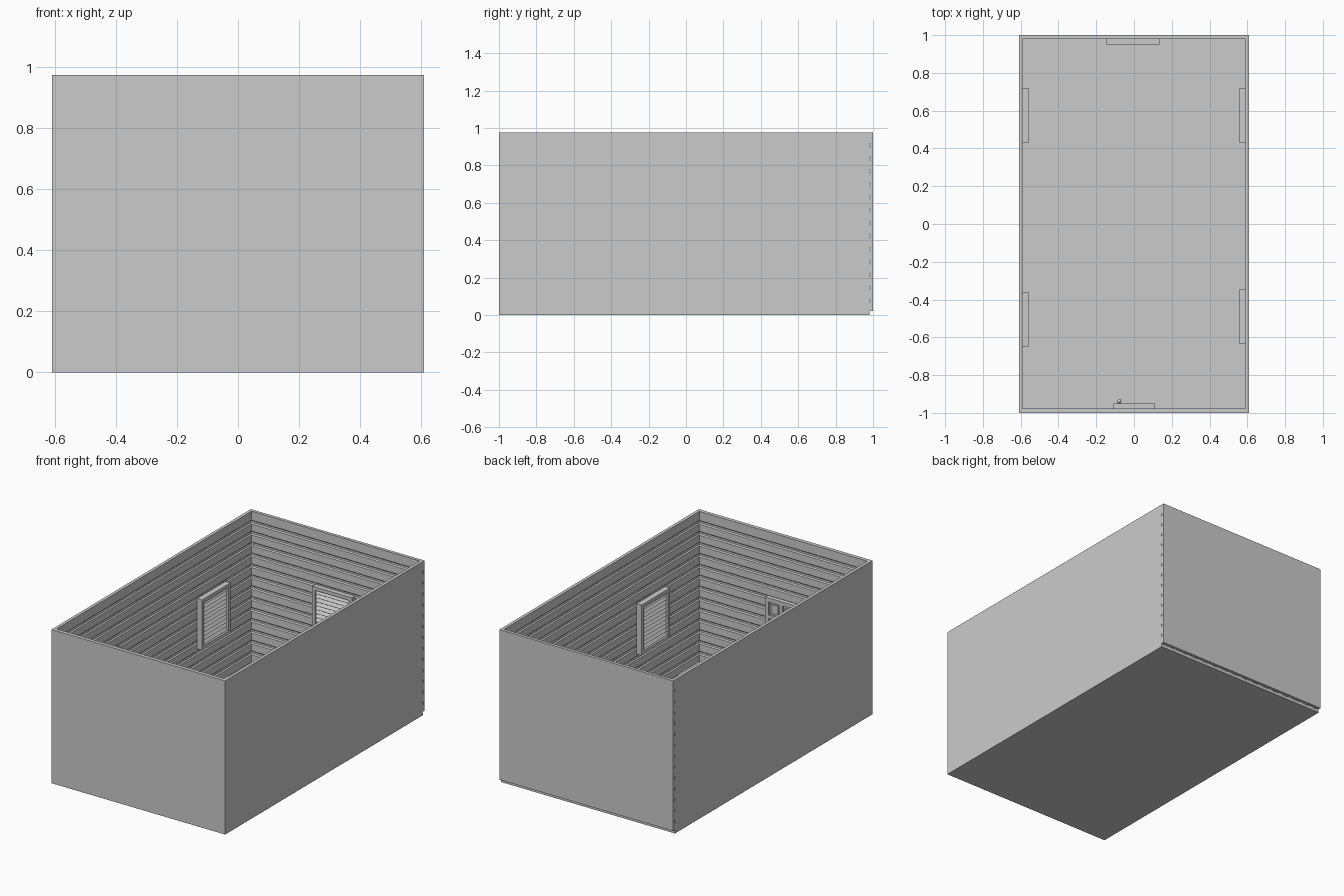
import bpy, bmesh, math
from mathutils import Matrix, Vector

if "Cube" in bpy.data.objects:
    bpy.data.objects.remove(bpy.data.objects["Cube"])

W, TOP = 0.61, 0.975          # half width and wall height


def finish(bm, name, matrix=Matrix()):
    bmesh.ops.transform(bm, matrix=matrix, verts=bm.verts)
    bmesh.ops.recalc_face_normals(bm, faces=bm.faces)
    mesh = bpy.data.meshes.new(name)
    bm.to_mesh(mesh)
    bm.free()
    obj = bpy.data.objects.new(name, mesh)
    bpy.context.collection.objects.link(obj)
    return obj


def box(bm, x0, x1, y0, y1, z0, z1, tilt=0.0):
    mid = Vector(((x0 + x1) / 2, (y0 + y1) / 2, (z0 + z1) / 2))
    m = (Matrix.Translation(mid) @ Matrix.Rotation(tilt, 4, 'X')
         @ Matrix.Diagonal((x1 - x0, y1 - y0, z1 - z0, 1)))
    bmesh.ops.create_cube(bm, size=1, matrix=m)


def place(x, y, degrees):
    return Matrix.Translation((x, y, 0)) @ Matrix.Rotation(math.radians(degrees), 4, 'Z')


# Plank-lined wall: outside on local y = 0, grooved planks face local +y
def wall(name, half, z0, thick, matrix):
    pts = [(0, z0), (thick, z0)]
    pitch = (TOP - 0.007) / 14
    for i in range(1, 14):
        z = 0.007 + i * pitch
        pts += [(thick, z - 0.012), (thick - 0.007, z - 0.006),
                (thick - 0.007, z + 0.006), (thick, z + 0.012)]
    pts += [(thick, TOP), (0, TOP)]
    bm = bmesh.new()
    face = bm.faces.new([bm.verts.new((-half, y, z)) for y, z in pts])
    ext = bmesh.ops.extrude_face_region(bm, geom=[face])
    new = [v for v in ext['geom'] if isinstance(v, bmesh.types.BMVert)]
    bmesh.ops.translate(bm, verts=new, vec=(2 * half, 0, 0))
    finish(bm, name, matrix)


wall("front_wall", W - 0.0, 0.0, 0.024, place(0, -1, 0))
wall("back_wall", W, 0.022, 0.02, place(0, 1, 180))
wall("left_wall", 0.99, 0.0, 0.02, place(-W, -0.01, -90))
wall("right_wall", 0.99, 0.0, 0.02, place(W, -0.01, 90))

# Floor slab with staggered raised blocks
bm = bmesh.new()
box(bm, -W, W, -1, 0.982, 0, 0.018)
cols, rows = 31, 8
cw, rl = 2 * W / cols, 1.982 / rows
for c in range(cols):
    for r in range(rows):
        if (c + r) % 2 == 0:
            x, y = -W + c * cw, -1 + r * rl
            box(bm, x, x + cw, y, y + rl, 0.017, 0.024)
finish(bm, "floor")


# Window with frame and slatted blind, back on local y = 0
def window(name, matrix, half=0.143, depth=0.036):
    z0, z1, b = 0.31, 0.63, 0.022
    bm = bmesh.new()
    box(bm, -half, half, 0, 0.012, z0, z1)
    for s in (-1, 1):
        a, c = sorted((s * half, s * (half - b)))
        box(bm, a, c, 0, depth, z0, z1)
    box(bm, -half, half, 0, depth, z0, z0 + b)
    box(bm, -half, half, 0, depth, z1 - b, z1)
    n = 11
    step = (z1 - z0 - 2 * b) / n
    for i in range(n):
        z = z0 + b + (i + 0.5) * step
        box(bm, -half + b, half - b, 0.017, 0.022, z - 0.012, z + 0.012, math.radians(35))
    finish(bm, name, matrix)


for label, s, y in (("left_rear", -1, 0.575), ("left_front", -1, -0.505),
                    ("right_rear", 1, 0.575), ("right_front", 1, -0.49)):
    window(label + "_window", place(s * 0.591, y, 90 * s))
window("back_window", place(-0.005, 0.981, 180), 0.14, 0.031)

# Six-panel door on the inside of the front wall
bm = bmesh.new()
d0, d1, d2 = -0.978, -0.962, -0.95
box(bm, -0.11, 0.11, d0, d1, 0.018, 0.57)
for x0, x1 in ((-0.11, -0.085), (-0.011, 0.011), (0.085, 0.11)):
    box(bm, x0, x1, d0, d2, 0.018, 0.57)
for z0, z1 in ((0.018, 0.06), (0.235, 0.27), (0.44, 0.462), (0.545, 0.57)):
    box(bm, -0.11, 0.11, d0, d2, z0, z1)
for z0, z1 in ((0.06, 0.235), (0.27, 0.44), (0.462, 0.545)):
    for s in (-1, 1):
        a, c = sorted((s * 0.024, s * 0.072))
        box(bm, a, c, d0, d1 + 0.007, z0 + 0.013, z1 - 0.013)
finish(bm, "door")

# Door knob
bm = bmesh.new()
bmesh.ops.create_uvsphere(bm, u_segments=16, v_segments=10, radius=0.011,
                          matrix=Matrix.Translation((-0.078, -0.938, 0.265)))
bmesh.ops.create_cone(bm, cap_ends=True, segments=16, radius1=0.006, radius2=0.006, depth=0.018,
                      matrix=Matrix.Translation((-0.078, -0.946, 0.265)) @ Matrix.Rotation(math.pi / 2, 4, 'X'))
knob = finish(bm, "door_knob")
bpy.context.view_layer.objects.active = knob
knob.select_set(True)
bpy.ops.object.shade_smooth_by_angle()
